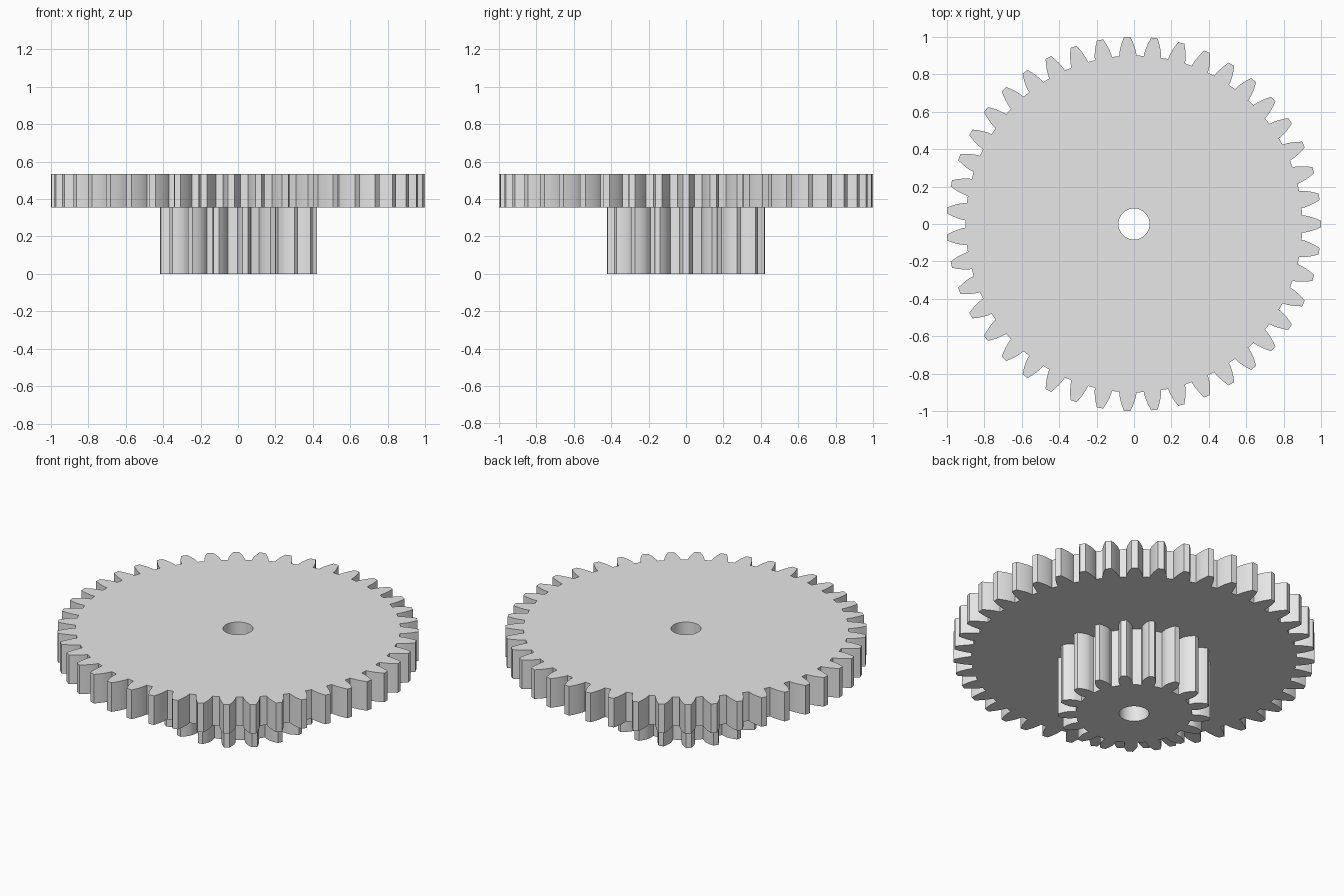
import bpy, bmesh, math

if "Cube" in bpy.data.objects:
    bpy.data.objects.remove(bpy.data.objects["Cube"])

MODULE = 2 / 45          # tooth size shared by both gears
PRESSURE = math.radians(20)
BORE = 0.083
BORE_SIDES = 48

grey = bpy.data.materials.new("plain grey")
grey.diffuse_color = (0.8, 0.8, 0.8, 1)
grey.use_nodes = True
grey.node_tree.nodes["Principled BSDF"].inputs["Base Color"].default_value = grey.diffuse_color


def involute(angle):
    return math.tan(angle) - angle


def gear_outline(teeth, steps=7):
    """Involute gear outline, one tooth centred on +x."""
    pitch_r = teeth * MODULE / 2
    tip_r, root_r = pitch_r + MODULE, pitch_r - 1.25 * MODULE
    base_r = pitch_r * math.cos(PRESSURE)
    start_r = max(base_r, root_r)
    # one flank as (radius, half angle), from root to tip
    flank = []
    for i in range(steps):
        r = start_r + (tip_r - start_r) * (i / (steps - 1)) ** 1.5
        a = math.acos(min(1, base_r / r))
        flank.append((r, math.pi / (2 * teeth) + involute(PRESSURE) - involute(a)))
    if start_r - root_r > 1e-4:
        flank.insert(0, (root_r, flank[0][1]))
    tooth = [(r, -h) for r, h in flank] + [(r, h) for r, h in reversed(flank)]
    points = []
    for t in range(teeth):
        turn = 2 * math.pi * t / teeth
        points += [(r * math.cos(turn + a), r * math.sin(turn + a)) for r, a in tooth]
    return points


def add_gear(name, teeth, bottom, height):
    bm = bmesh.new()
    bore = [(BORE * math.cos(2 * math.pi * i / BORE_SIDES),
             BORE * math.sin(2 * math.pi * i / BORE_SIDES)) for i in range(BORE_SIDES)]
    # flat cap with the bore left open
    for loop in (gear_outline(teeth), bore):
        verts = [bm.verts.new((x, y, bottom)) for x, y in loop]
        for i, v in enumerate(verts):
            bm.edges.new((verts[i - 1], v))
    bmesh.ops.triangle_fill(bm, edges=bm.edges[:], use_beauty=True, normal=(0, 0, 1))
    # raise the cap to the gear's thickness
    result = bmesh.ops.extrude_face_region(bm, geom=bm.faces[:], use_keep_orig=True)
    top = [g for g in result["geom"] if isinstance(g, bmesh.types.BMVert)]
    bmesh.ops.translate(bm, verts=top, vec=(0, 0, height))
    bmesh.ops.recalc_face_normals(bm, faces=bm.faces[:])

    mesh = bpy.data.meshes.new(name)
    bm.to_mesh(mesh)
    bm.free()
    mesh.materials.append(grey)
    obj = bpy.data.objects.new(name, mesh)
    bpy.context.collection.objects.link(obj)
    bpy.ops.object.select_all(action='DESELECT')
    obj.select_set(True)
    bpy.context.view_layer.objects.active = obj
    bpy.ops.object.shade_smooth_by_angle(angle=math.radians(25))


# small pinion below, wide wheel on top
add_gear("pinion", 17, 0, 8 * MODULE)
add_gear("wheel", 43, 8 * MODULE, 4 * MODULE)
